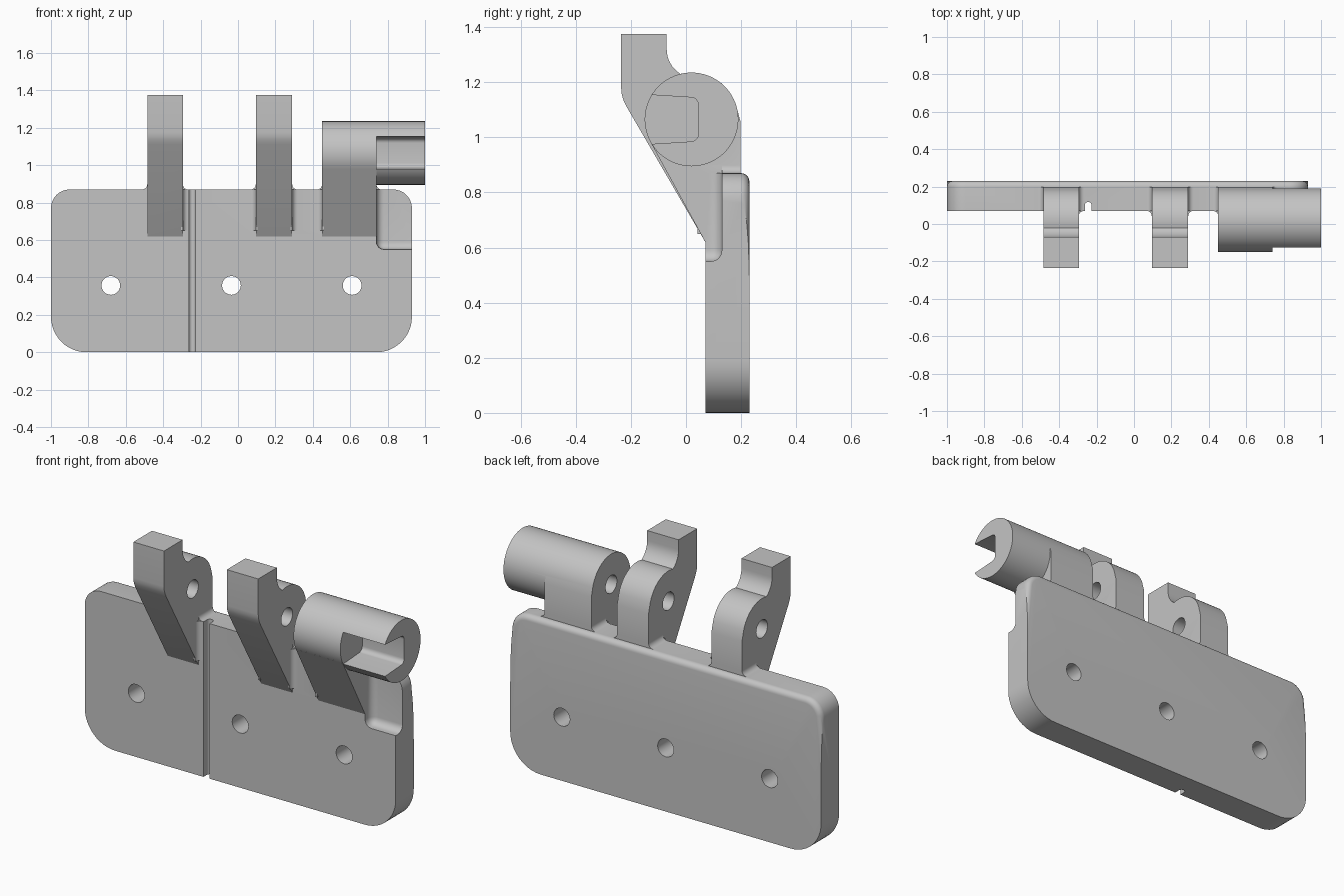
import bpy, bmesh, math

if "Cube" in bpy.data.objects:
    bpy.data.objects.remove(bpy.data.objects["Cube"])

grey = bpy.data.materials.new("plain_grey")
grey.diffuse_color = (0.55, 0.55, 0.55, 1)
grey.use_nodes = True
grey.node_tree.nodes["Principled BSDF"].inputs["Base Color"].default_value = grey.diffuse_color


def arc(cx, cy, r, a0, a1, n=8):
    return [(cx + r * math.cos(math.radians(a0 + (a1 - a0) * i / n)),
             cy + r * math.sin(math.radians(a0 + (a1 - a0) * i / n))) for i in range(n + 1)]


def prism(name, pts, axis, a, b):
    """Extrude a 2D outline along an axis from a to b."""
    place = {"x": lambda u, v, t: (t, u, v),
             "y": lambda u, v, t: (u, t, v),
             "z": lambda u, v, t: (u, v, t)}[axis]
    bm = bmesh.new()
    lo = [bm.verts.new(place(u, v, a)) for u, v in pts]
    hi = [bm.verts.new(place(u, v, b)) for u, v in pts]
    bm.faces.new(lo)
    bm.faces.new(hi)
    n = len(pts)
    for i in range(n):
        j = (i + 1) % n
        bm.faces.new((lo[i], lo[j], hi[j], hi[i]))
    bmesh.ops.recalc_face_normals(bm, faces=bm.faces)
    me = bpy.data.meshes.new(name)
    bm.to_mesh(me)
    bm.free()
    me.materials.append(grey)
    ob = bpy.data.objects.new(name, me)
    bpy.context.collection.objects.link(ob)
    return ob


def bevel(ob, width, test, segments=6):
    bm = bmesh.new()
    bm.from_mesh(ob.data)
    edges = [e for e in bm.edges if all(test(v.co) for v in e.verts)]
    bmesh.ops.bevel(bm, geom=edges, offset=width, segments=segments,
                    profile=0.5, affect="EDGES")
    bm.to_mesh(ob.data)
    bm.free()


def combine(target, other, operation):
    """Apply a boolean and remove the helper."""
    mod = target.modifiers.new("bool", "BOOLEAN")
    mod.operation, mod.object, mod.solver = operation, other, "EXACT"
    bpy.context.view_layer.objects.active = target
    bpy.ops.object.modifier_apply(modifier=mod.name)
    bpy.data.objects.remove(other)


def cut(target, other):
    combine(target, other, "DIFFERENCE")


def join(target, other):
    combine(target, other, "UNION")


def circle(cx, cy, r, n):
    return arc(cx, cy, r, 0, 360, n)[:-1]


PY, PZ, PR = 0.02, 1.065, 0.17      # hinge axis and barrel radius

# Mounting plate with rounded corners and a rounded upper back edge
outline = (arc(-0.81, 0.19, 0.19, 180, 270, 12) + arc(0.74, 0.19, 0.19, 270, 360, 12)
           + arc(0.83, 0.77, 0.10, 0, 90) + arc(-0.90, 0.77, 0.10, 90, 180))
leaf = prism("hinge_leaf", outline, "y", 0.07, 0.23)
bevel(leaf, 0.03, lambda c: c.y > 0.22 and c.z > 0.765)

# Screw holes
for x in (-0.68, -0.035, 0.61):
    cut(leaf, prism("screw_hole", circle(x, 0.357, 0.05, 32), "y", 0, 0.3))

# Round-bottomed groove on the front
groove = [(-0.263, 0.0)] + arc(-0.245, 0.10, 0.018, 180, 0) + [(-0.227, 0.0)]
cut(leaf, prism("groove", groove, "z", -0.1, 1.0))

# Filleted pocket beside the barrel
pocket = prism("pocket", [(0.74, 0.55), (1.1, 0.55), (1.1, 1.0), (0.74, 1.0)], "y", -0.1, 0.13)
bevel(pocket, 0.04, lambda c: True)
cut(leaf, pocket)

# Two hooked arms
hook = ([(0.099, 0.57), (0.07, 0.62), (-0.215, 1.11), (-0.227, 1.135), (-0.233, 1.155),
         (-0.235, 1.175), (-0.235, 1.375), (-0.07, 1.375)]
        + arc(0.036, 1.32, 0.106, 180, 238)
        + arc(PY, PZ, PR, 102, 12, 14)
        + [(0.197, 1.06), (0.197, 0.75), (0.15, 0.62)])
for name, x0, x1 in (("left_arm", -0.485, -0.295), ("middle_arm", 0.095, 0.29)):
    arm = prism(name, hook, "x", x0, x1)
    cut(arm, prism("pin_hole", circle(PY, PZ, 0.05, 32), "x", x0 - 0.1, x1 + 0.1))
    join(leaf, arm)

# Barrel with its web, open slot and blind pin hole
barrel = prism("barrel", circle(PY, PZ, PR, 72), "x", 0.45, 1.0)
web = [(0.094, 0.576), (-0.129, 0.983), (PY, PZ), (0.186, 1.10),
       (0.197, 1.06), (0.197, 0.75), (0.15, 0.62)]
join(barrel, prism("web", web, "x", 0.45, 0.74))
slot = ([(-0.3, 0.965), (0.02, 0.985)] + arc(0.018, 1.012, 0.027, -80, 0, 5)
        + arc(0.018, 1.118, 0.027, 0, 80, 5) + [(-0.3, 1.165)])
cut(barrel, prism("slot", slot, "x", 0.74, 1.1))
cut(barrel, prism("pin_hole", circle(PY, PZ, 0.05, 32), "x", 0.4, 0.65))
join(leaf, barrel)


# Small fillets where arms meet the plate
def corner(x, y, sx, sy, r=0.028, e=0.01):
    curve = arc(r, r, r, 270, 180, 6)
    pts = [(-e, -e), (r, -e)] + curve + [(-e, r)]
    return [(x + sx * u, y + sy * v) for u, v in pts]


for x, s in ((-0.485, -1), (-0.295, 1), (0.095, -1), (0.29, 1), (0.45, -1), (0.74, 1)):
    front = 0.13 if x == 0.74 else 0.07
    join(leaf, prism("top_fillet", corner(x, 0.87, s, 1), "y", front, 0.197))
for x, s in ((-0.295, 1), (0.095, -1), (0.29, 1), (0.45, -1)):
    join(leaf, prism("front_fillet", corner(x, 0.07, s, -1), "z", 0.65, 0.87))

# Smooth curved faces, keep hard edges
bpy.ops.object.select_all(action="DESELECT")
leaf.select_set(True)
bpy.context.view_layer.objects.active = leaf
bpy.ops.object.shade_smooth_by_angle(angle=math.radians(25))
